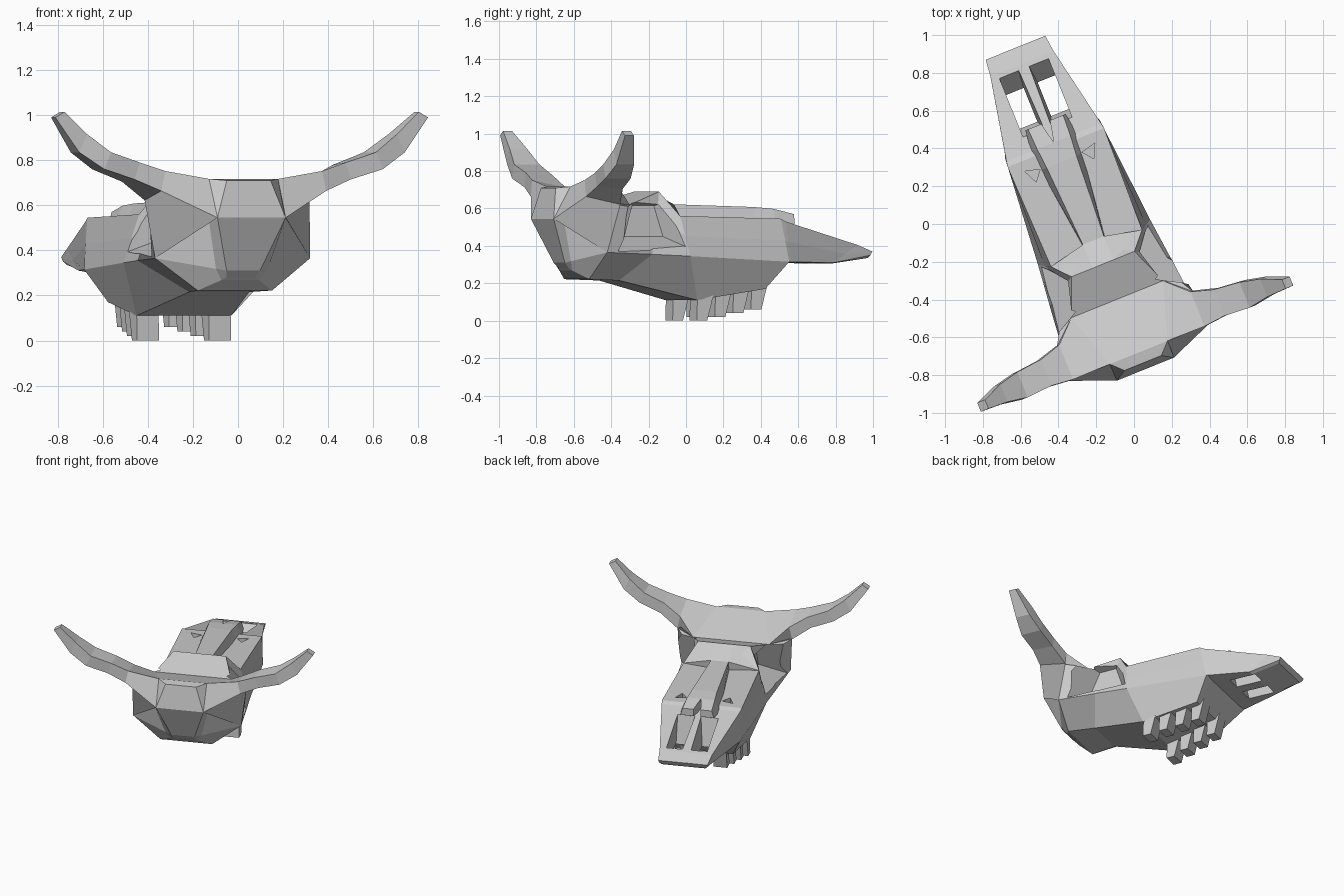
import bpy, bmesh
from mathutils import Matrix, Vector

if "Cube" in bpy.data.objects:
    bpy.data.objects.remove(bpy.data.objects["Cube"])

GREY = (0.6, 0.6, 0.6, 1)
bone = bpy.data.materials.new("bone_grey")
bone.use_nodes = True
bone.diffuse_color = GREY
bone.node_tree.nodes["Principled BSDF"].inputs["Base Color"].default_value = GREY

# The skull is modelled along +y about its own centre line, then turned into place
PLACE = Matrix.Rotation(0.384, 4, "Z") @ Matrix.Translation((-0.232, 0, 0))


def mirrored(points):
    return [(-x, y, z) for x, y, z in points]


def loft(name, rings, strip_caps=False):
    """Skin a list of closed rings of equal length and cap both ends."""
    bm = bmesh.new()
    loops = [[bm.verts.new(PLACE @ Vector(point)) for point in ring] for ring in rings]
    count = len(loops[0])
    for near, far in zip(loops, loops[1:]):
        for i in range(count):
            j = (i + 1) % count
            bm.faces.new((near[i], near[j], far[j], far[i]))
    for cap in (loops[0], loops[-1]):
        if strip_caps:
            for i in range(count // 2 - 1):
                bm.faces.new((cap[i], cap[i + 1], cap[-i - 2], cap[-i - 1]))
        else:
            bm.faces.new(cap)
    bmesh.ops.recalc_face_normals(bm, faces=bm.faces)
    mesh = bpy.data.meshes.new(name)
    bm.to_mesh(mesh)
    bm.free()
    mesh.materials.append(bone)
    part = bpy.data.objects.new(name, mesh)
    bpy.context.collection.objects.link(part)
    return part


def pair(name, rings):
    """Make a left part and its mirrored right twin."""
    return [loft("left_" + name, rings),
            loft("right_" + name, [mirrored(ring) for ring in rings])]


def box_ring(inner, outer, back, front, height):
    return [(inner, back, height), (outer, back, height),
            (outer, front, height), (inner, front, height)]


def skull_ring(top, cheek, base, temple=None):
    """Symmetric section; the temple lies midway from top to cheek unless given."""
    middle = temple or tuple((Vector(top) + Vector(cheek)) / 2)
    half = [top, middle, cheek, base]
    return half + mirrored(reversed(half))


# Skull: sections from the back of the head to the tip of the snout
poll = skull_ring((.105, -.7, .71), (.08, -.637, .31), (.07, -.61, .28), temple=(.163, -.735, .545))
crest = skull_ring((.165, -.64, .717), (.124, -.62, .318), (.09, -.6, .268), temple=(.19, -.69, .555))
crown = skull_ring((.262, -.336, .62), (.371, -.51, .365), (.178, -.537, .222), temple=(.39, -.45, .62))
brow = skull_ring((.18, -.135, .69), (.345, -.24, .355), (.143, -.35, .215), temple=(.22, -.16, .58))
face = skull_ring((.26, -.045, .56), (.32, -.01, .345), (.227, .067, .11))
jaw_end = skull_ring((.275, .53, .545), (.27, .58, .315), (.2, .47, .17))
palate = skull_ring((.27, .56, .53), (.265, .59, .315), (.2, .585, .312))
snout = skull_ring((.18, 1.01, .405), (.18, .87, .31), (.15, .87, .305))
snout_tip = skull_ring((.17, 1.1, .37), (.165, 1.09, .35), (.15, 1.08, .335))
skull = loft("skull", [poll, crest, crown, brow, face, jaw_end, palate, snout, snout_tip],
             strip_caps=True)

# Nostril openings, flaring eye sockets and small cheek pits are cut from the skull
cutters = pair("nostril_cutter", [box_ring(.05, .14, .72, .79, .2),
                                  box_ring(.002, .14, .6, 1.24, .7)])
cutters += pair("socket_cutter", [
    [(.18, -.37, .45), (.18, -.112, .45), (.18, -.165, .615), (.18, -.29, .615)],
    [(.5, -.5, .31), (.5, .1, .31), (.5, .05, .7), (.5, -.45, .7)]])
cutters += pair("pit_cutter", [[(.12, .455, z), (.2, .475, z), (.165, .4, z)] for z in (.48, .7)])
bpy.context.view_layer.objects.active = skull
for cutter in cutters:
    cutter.hide_render = True
    cut = skull.modifiers.new("cut", "BOOLEAN")
    cut.operation = "DIFFERENCE"
    cut.solver = "EXACT"
    cut.object = cutter
    bpy.ops.object.modifier_apply(modifier=cut.name)
    bpy.data.objects.remove(cutter)

# Forehead: slopes from the brow ridge down to the start of the nasal bones
pair("forehead", [
    [(0, -.135, .69), (.06, -.135, .69), (.18, -.135, .69), (0, -.135, .6)],
    [(0, 0, .622), (.06, 0, .622), (.26, -.045, .56), (0, 0, .53)]])

# Nasal bones: two tapering ridges meeting on the centre line, with split tips
nasal_rings = []
for along, inner, width, flare, top, low in (
        (0, 0, .06, .005, .622, .53),
        (.45, 0, .085, .035, .608, .53),
        (.56, 0, .095, .035, .598, .515),
        (.675, .025, .1, .015, .57, .52)):
    nasal_rings.append([(inner, along, top), (width, along, top),
                        (width + flare, along, low), (inner, along, low)])
pair("nasal_bone", nasal_rings)

# Horns: grow from the side of the skull, then sweep out and up with more lean
horn_rings = [[(.262, -.336, .62), (.165, -.64, .717), (.163, -.735, .545), (.371, -.51, .365)]]
for reach, front, back, front_top, back_top, thick in (
        (.385, -.445, -.642, .71, .752, .088),
        (.505, -.48, -.63, .78, .79, .075),
        (.65, -.495, -.64, .835, .835, .075),
        (.76, -.52, -.622, .915, .915, .08),
        (.87, -.567, -.618, 1.015, 1.015, .025)):
    lean = reach * .025
    horn_rings.append([(reach - lean, front, front_top),
                       (reach - lean, back, back_top),
                       (reach + lean, back, back_top - thick),
                       (reach + lean, front, front_top - thick)])
pair("horn", horn_rings)

# Teeth: slanted blades under each side of the jaw, rows closing in towards the snout
for i in range(4):
    start = .075 + i * .113
    foot = i * .02
    inner = .12 - i * .018
    outer = .225 - i * .022
    pair("tooth_" + str(i + 1), [
        box_ring(inner, outer, start - .01, start + .05, foot),
        box_ring(inner, outer, start - .005, start + .09, foot + .15)])
